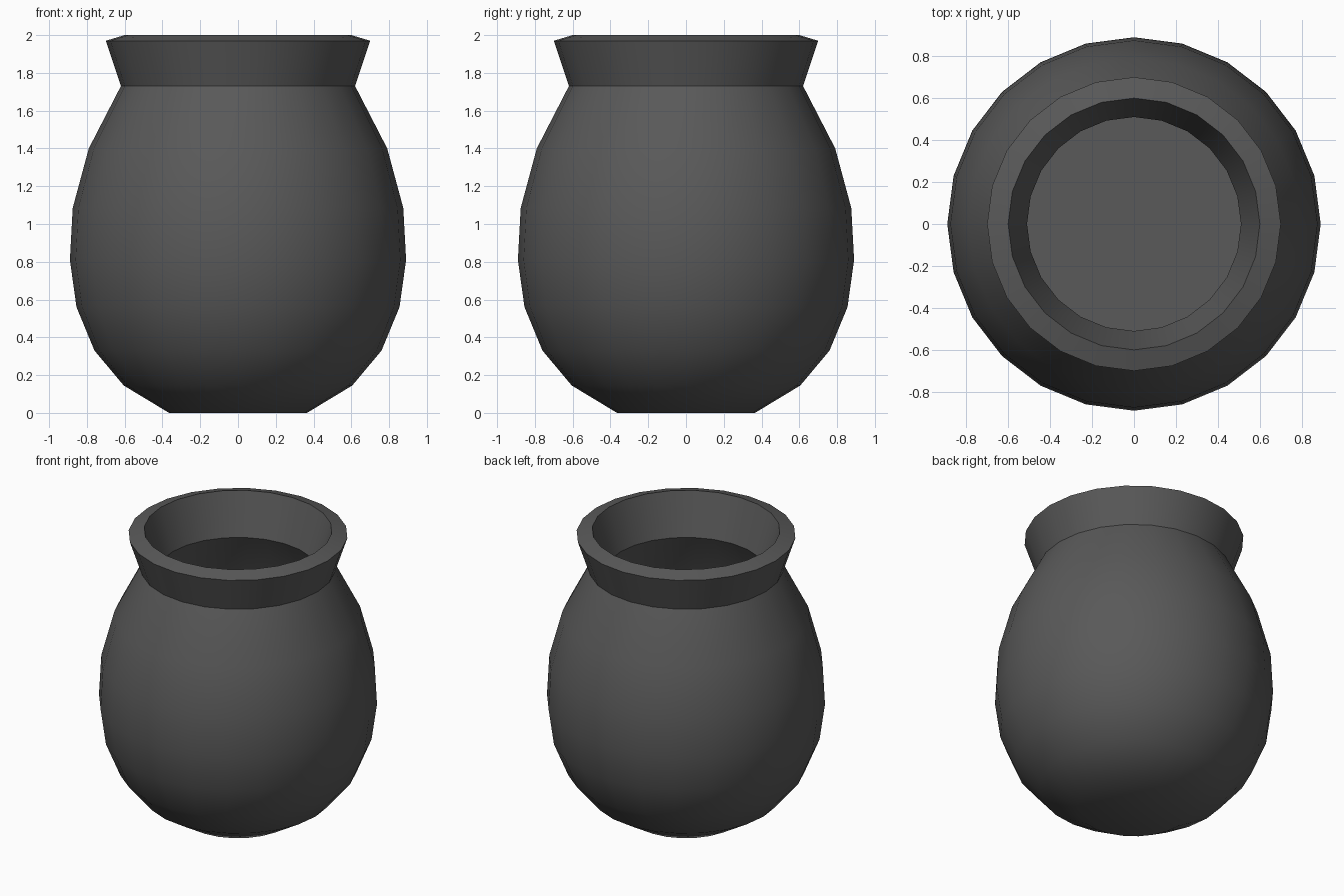
import bpy, bmesh, math

if "Cube" in bpy.data.objects:
    bpy.data.objects.remove(bpy.data.objects["Cube"])

SEGMENTS = 24

# (radius, height): outer wall from base up, over the slanted rim, down the inner wall
PROFILE = [
    (0.365, 0.0), (0.605, 0.145), (0.76, 0.33), (0.855, 0.56), (0.89, 0.81),
    (0.875, 1.085), (0.79, 1.40), (0.62, 1.73), (0.70, 1.97),
    (0.60, 2.0), (0.51, 1.71), (0.695, 1.365), (0.775, 1.065), (0.79, 0.815),
    (0.76, 0.59), (0.68, 0.40), (0.53, 0.23),
]


def lathe(name, profile, segments):
    bm = bmesh.new()
    rings = []
    for r, z in profile:
        rings.append([bm.verts.new((r * math.cos(2 * math.pi * i / segments),
                                    r * math.sin(2 * math.pi * i / segments), z))
                      for i in range(segments)])
    for low, high in zip(rings, rings[1:]):
        for i in range(segments):
            j = (i + 1) % segments
            bm.faces.new((low[i], low[j], high[j], high[i]))
    # Flat base and flat inside floor
    bm.faces.new(rings[0][::-1])
    bm.faces.new(rings[-1])
    bmesh.ops.recalc_face_normals(bm, faces=bm.faces[:])
    mesh = bpy.data.meshes.new(name)
    bm.to_mesh(mesh)
    bm.free()
    obj = bpy.data.objects.new(name, mesh)
    bpy.context.collection.objects.link(obj)
    return obj


# Round pot with flared neck
pot = lathe("pot", PROFILE, SEGMENTS)

# Dark grey
mat = bpy.data.materials.new("dark_grey")
mat.diffuse_color = (0.1, 0.1, 0.1, 1.0)
mat.use_nodes = True
mat.node_tree.nodes["Principled BSDF"].inputs["Base Color"].default_value = mat.diffuse_color
pot.data.materials.append(mat)

# Smooth body with sharp neck and rim edges
bpy.ops.object.select_all(action='DESELECT')
pot.select_set(True)
bpy.context.view_layer.objects.active = pot
bpy.ops.object.shade_smooth_by_angle(angle=math.radians(38))
